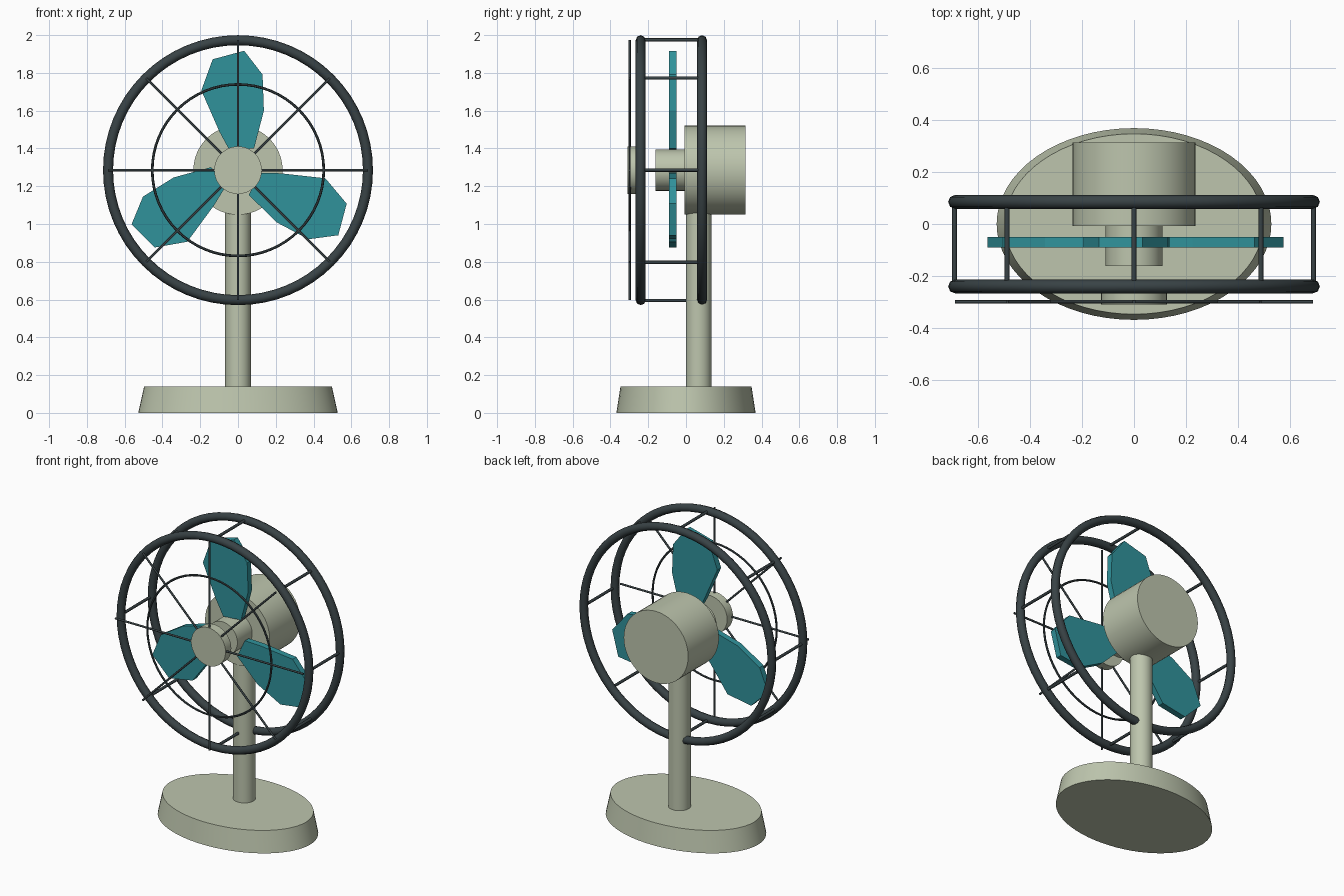
import bpy, bmesh, math
from mathutils import Vector, Matrix

if "Cube" in bpy.data.objects:
    bpy.data.objects.remove(bpy.data.objects["Cube"])

CZ = 1.285  # height of the fan axis


def material(name, rgb):
    m = bpy.data.materials.new(name)
    m.diffuse_color = (*rgb, 1)
    m.use_nodes = True
    m.node_tree.nodes["Principled BSDF"].inputs["Base Color"].default_value = m.diffuse_color
    return m


CREAM = material("cream", (0.51, 0.56, 0.42))
TEAL = material("teal", (0.03, 0.29, 0.33))
DARK = material("dark_metal", (0.04, 0.055, 0.06))


def finish(name, mat, smooth=True):
    ob = bpy.context.object
    ob.name = name
    ob.data.materials.append(mat)
    if smooth:
        bpy.ops.object.shade_smooth_by_angle(angle=math.radians(50))
    return ob


def rod(name, p, q, r, mat, sides=48):
    p, q = Vector(p), Vector(q)
    d = q - p
    bpy.ops.mesh.primitive_cylinder_add(
        vertices=sides, radius=r, depth=d.length, location=(p + q) / 2,
        rotation=d.to_track_quat('Z', 'Y').to_euler())
    return finish(name, mat)


def ring(name, y, major, minor, sides):
    bpy.ops.mesh.primitive_torus_add(
        major_radius=major, minor_radius=minor, major_segments=64,
        minor_segments=sides, location=(0, y, CZ), rotation=(math.pi / 2, 0, 0))
    return finish(name, DARK)


def polar(r, a, y):
    return (r * math.cos(a), y, CZ + r * math.sin(a))


# Oval tapered base
bpy.ops.mesh.primitive_cone_add(vertices=64, radius1=0.528, radius2=0.497,
                                depth=0.14, location=(0, 0, 0.07))
bpy.context.object.scale = (1, 0.698, 1)
finish("base", CREAM)

# Post, motor, hub and front cap
rod("post", (0, 0.067, 0.13), (0, 0.067, 1.12), 0.068, CREAM)
rod("motor_housing", (0, 0.314, CZ), (0, -0.007, CZ), 0.236, CREAM)
rod("blade_hub", (0, 0.0, CZ), (0, -0.162, CZ), 0.109, CREAM)
rod("grille_cap", (0, -0.25, CZ), (0, -0.31, CZ), 0.126, CREAM)

# Three flat blades
outline = [(-0.045, 0.105), (0.085, 0.115), (0.137, 0.315), (0.13, 0.506),
           (0.033, 0.632), (-0.134, 0.587), (-0.194, 0.422), (-0.098, 0.203)]
for i in range(3):
    bm = bmesh.new()
    face = bm.faces.new([bm.verts.new((x, -0.09, z)) for x, z in outline])
    ext = bmesh.ops.extrude_face_region(bm, geom=[face])
    bmesh.ops.translate(bm, vec=(0, 0.04, 0), verts=[
        v for v in ext["geom"] if isinstance(v, bmesh.types.BMVert)])
    bmesh.ops.recalc_face_normals(bm, faces=bm.faces)
    bm.transform(Matrix.Translation((0, 0, CZ))
                 @ Matrix.Rotation(i * math.tau / 3, 4, 'Y'))
    mesh = bpy.data.meshes.new("blade")
    bm.to_mesh(mesh)
    bm.free()
    mesh.materials.append(TEAL)
    bpy.context.collection.objects.link(bpy.data.objects.new(f"blade_{i + 1}", mesh))

# Guard rings
ring("front_guard_ring", -0.24, 0.688, 0.0265, 8)
ring("rear_guard_ring", 0.085, 0.688, 0.0265, 8)
ring("grille_middle_ring", -0.299, 0.454, 0.007, 6)

# Cage struts and front grille spokes
for i in range(8):
    a = i * math.tau / 8
    rod(f"cage_strut_{i + 1}", polar(0.69, a, -0.24), polar(0.69, a, 0.085),
        0.009, DARK, 8)
    rod(f"grille_spoke_{i + 1}", polar(0.09, a, -0.299), polar(0.688, a, -0.299),
        0.0065, DARK, 8)
